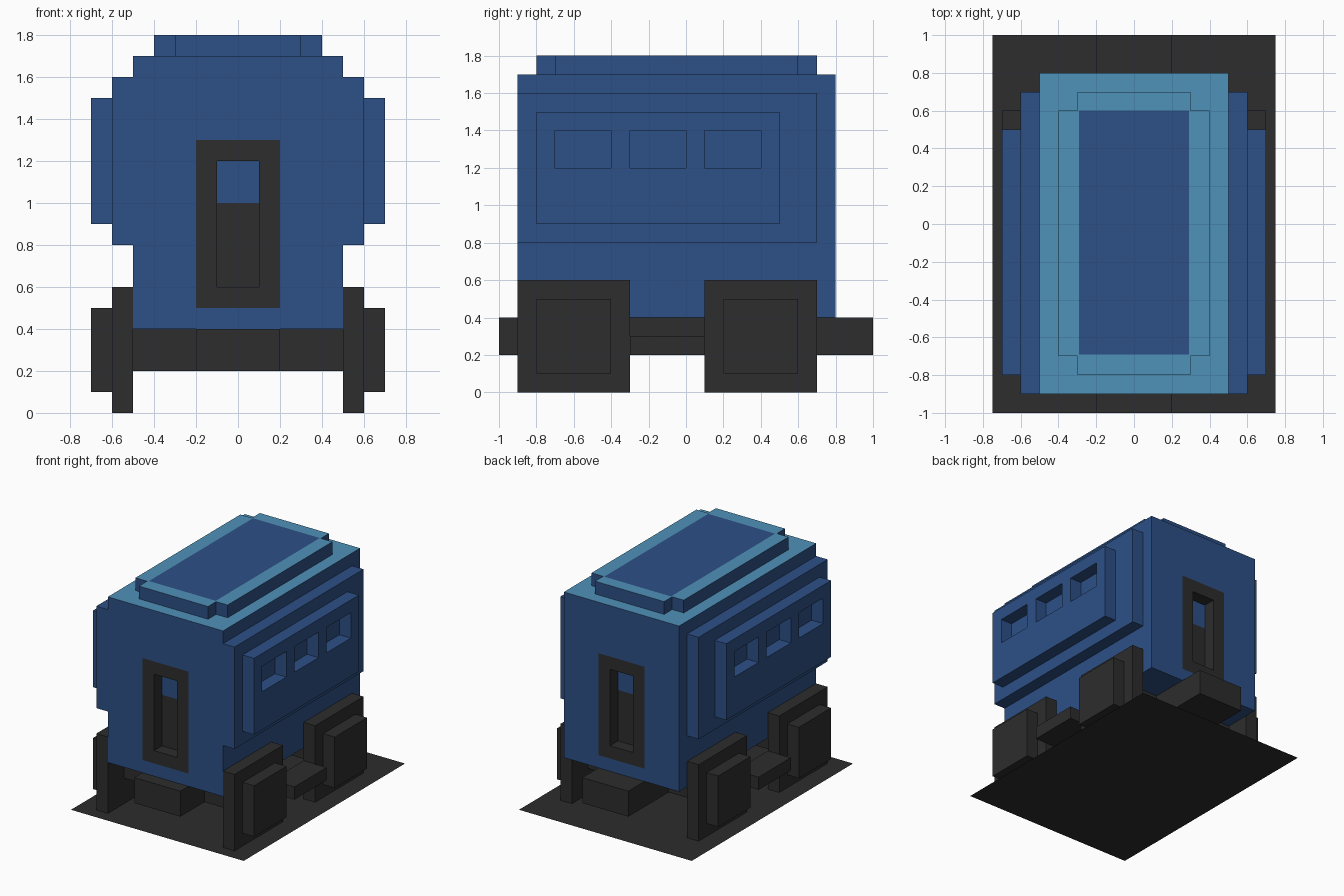
import bpy, bmesh
from mathutils import Vector

if "Cube" in bpy.data.objects:
    bpy.data.objects.remove(bpy.data.objects["Cube"])


def material(name, rgb):
    m = bpy.data.materials.new(name)
    m.diffuse_color = (*rgb, 1)
    m.use_nodes = True
    m.node_tree.nodes["Principled BSDF"].inputs["Base Color"].default_value = m.diffuse_color
    return m


BLUE = material("deep blue", (0.026, 0.080, 0.238))
LIGHT = material("light blue", (0.078, 0.283, 0.485))
DARK = material("charcoal", (0.026, 0.026, 0.026))


def finish(name, bm, *mats):
    bmesh.ops.recalc_face_normals(bm, faces=bm.faces[:])
    me = bpy.data.meshes.new(name)
    bm.to_mesh(me)
    bm.free()
    for m in mats:
        me.materials.append(m)
    ob = bpy.data.objects.new(name, me)
    bpy.context.collection.objects.link(ob)
    return ob


def box_bm(x, y, z):
    bm = bmesh.new()
    bmesh.ops.create_cube(bm, size=1)
    for v in bm.verts:
        v.co = Vector((r[0] if c < 0 else r[1] for c, r in zip(v.co, (x, y, z))))
    return bm


def box(name, x, y, z, mat):
    return finish(name, box_bm(x, y, z), mat)


def side(s, a, b):
    """x range on the left (s=-1) or right (s=1)"""
    return tuple(sorted((s * a, s * b)))


def slice_at(bm, axis, values):
    no = Vector([float(i == axis) for i in range(3)])
    for v in values:
        bmesh.ops.bisect_plane(bm, geom=bm.verts[:] + bm.edges[:] + bm.faces[:],
                               plane_co=no * v, plane_no=no)


def push_in(bm, test):
    bm.normal_update()
    fs = [f for f in bm.faces if test(f.calc_center_median(), f.normal)]
    bmesh.ops.inset_region(bm, faces=fs, thickness=0, depth=-0.1, use_even_offset=True)
    bm.normal_update()


# Body with a recessed door at each end
bm = box_bm((-0.5, 0.5), (-0.9, 0.8), (0.4, 1.7))
slice_at(bm, 0, (-0.2, -0.1, 0.1, 0.2))
slice_at(bm, 2, (0.5, 0.6, 1.0, 1.2, 1.3))
push_in(bm, lambda c, n: abs(n.y) > 0.9 and abs(c.x) < 0.1 and 0.6 < c.z < 1.2)
for f in bm.faces:
    c, n = f.calc_center_median(), f.normal
    if n.z > 0.9 and c.z > 1.69:
        f.material_index = 1                      # roof edge
    elif abs(c.x) < 0.2 and 0.5 < c.z < 1.3 and abs(n.z) < 2:
        pane = abs(n.y) > 0.9 and abs(c.x) < 0.09 and 1.0 < c.z < 1.2
        f.material_index = 0 if pane else 2       # door and frame
finish("carriage_body", bm, BLUE, LIGHT, DARK)

# Raised roof: a rectangle with notched corners and an inset blue panel
bm = bmesh.new()
outline = [(-.3, -.8), (.3, -.8), (.3, -.7), (.4, -.7), (.4, .6), (.3, .6),
           (.3, .7), (-.3, .7), (-.3, .6), (-.4, .6), (-.4, -.7), (-.3, -.7)]
base = bm.faces.new([bm.verts.new((x, y, 1.7)) for x, y in outline])
top = bmesh.ops.extrude_face_region(bm, geom=[base], use_keep_orig=True)["geom"]
bmesh.ops.translate(bm, vec=(0, 0, 0.1),
                    verts=[v for v in top if isinstance(v, bmesh.types.BMVert)])
bmesh.ops.recalc_face_normals(bm, faces=bm.faces[:])
slice_at(bm, 0, (-0.29, 0.29))
slice_at(bm, 1, (-0.69, 0.6))
bm.normal_update()
for f in bm.faces:
    c = f.calc_center_median()
    if c.z > 1.79 and not (abs(c.x) < 0.29 and -0.69 < c.y < 0.6):
        f.material_index = 1
finish("roof", bm, BLUE, LIGHT)

for s, label in ((-1, "left"), (1, "right")):
    # Stepped side panels, the outer one with three window recesses
    box(label + "_inner_panel", side(s, 0.5, 0.6), (-0.9, 0.7), (0.8, 1.6), BLUE)
    bm = box_bm(side(s, 0.6, 0.7), (-0.8, 0.5), (0.9, 1.5))
    slice_at(bm, 1, (-0.7, -0.4, -0.3, 0.0, 0.1, 0.4))
    slice_at(bm, 2, (1.2, 1.4))
    push_in(bm, lambda c, n: s * n.x > 0.9 and 1.2 < c.z < 1.4
            and any(abs(c.y - w) < 0.05 for w in (-0.55, -0.15, 0.25)))
    finish(label + "_window_panel", bm, BLUE)

    # Square wheels with hubs, joined by a rod
    for y, end in ((-0.6, "front"), (0.4, "back")):
        box(f"{end}_{label}_wheel", side(s, 0.5, 0.6), (y - 0.3, y + 0.3), (0, 0.6), DARK)
        box(f"{end}_{label}_hub", side(s, 0.6, 0.7), (y - 0.2, y + 0.2), (0.1, 0.5), DARK)
    box(label + "_wheel_rod", side(s, 0.5, 0.7), (-0.3, 0.1), (0.2, 0.3), DARK)

# Underframe: axles and centre beam ending in couplers
for y, end in ((-0.6, "front"), (0.4, "back")):
    box(end + "_axle", (-0.5, 0.5), (y - 0.1, y + 0.1), (0.2, 0.4), DARK)
box("centre_beam", (-0.2, 0.2), (-1, 1), (0.2, 0.4), DARK)

# Flat base sheet
bm = bmesh.new()
bm.faces.new([bm.verts.new((x, y, 0)) for x, y in
              ((-0.75, -1), (0.75, -1), (0.75, 1), (-0.75, 1))])
finish("base_sheet", bm, DARK)
